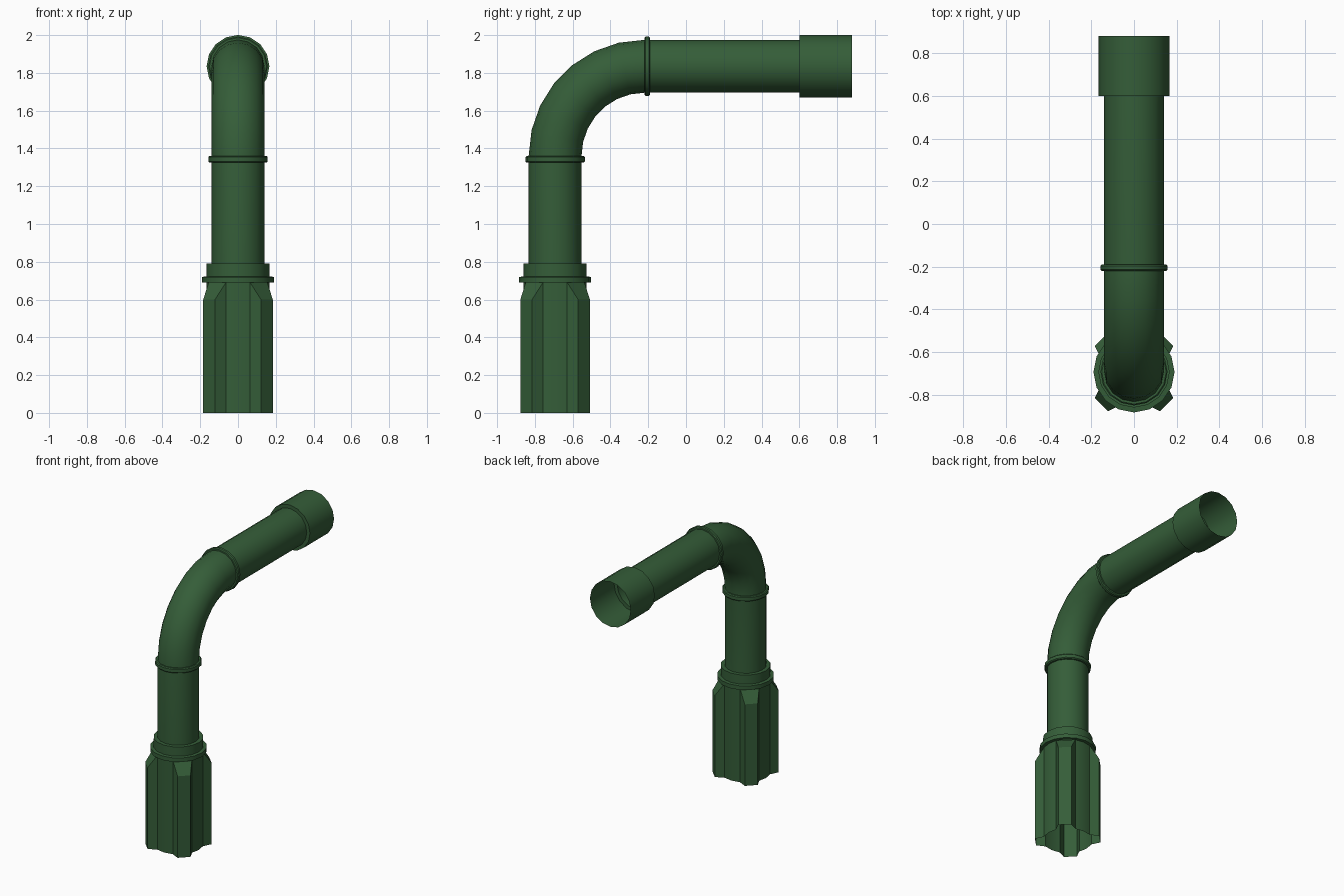
import bpy
from math import sin, cos, pi, radians
from mathutils import Vector

if "Cube" in bpy.data.objects:
    bpy.data.objects.remove(bpy.data.objects["Cube"])

SIDES = 16
R = 0.14                      # pipe radius
Y0, Z0 = -0.693, 1.835        # vertical leg y, horizontal leg z
BEND_Y, BEND_Z = -0.22, 1.36  # bend centre

mat = bpy.data.materials.new("dark_green")
mat.diffuse_color = (0.035, 0.11, 0.04, 1)
mat.use_nodes = True
mat.node_tree.nodes["Principled BSDF"].inputs["Base Color"].default_value = mat.diffuse_color


def loft(name, rings):
    """Skin a list of closed point loops into an open shell."""
    n = len(rings[0])
    verts = [p for ring in rings for p in ring]
    faces = [(k * n + i, k * n + (i + 1) % n, (k + 1) * n + (i + 1) % n, (k + 1) * n + i)
             for k in range(len(rings) - 1) for i in range(n)]
    me = bpy.data.meshes.new(name)
    me.from_pydata(verts, [], faces)
    me.materials.append(mat)
    ob = bpy.data.objects.new(name, me)
    bpy.context.collection.objects.link(ob)
    bpy.context.view_layer.objects.active = ob
    ob.select_set(True)
    bpy.ops.object.shade_smooth_by_angle(angle=radians(30))
    ob.select_set(False)
    return ob


def circle(r, tilt, centre):
    """Circle whose axis leans from +z (tilt 0) to +y (tilt 90 degrees)."""
    c = Vector(centre)
    return [c + Vector((r * cos(a), r * sin(a) * cos(tilt), -r * sin(a) * sin(tilt)))
            for a in (2 * pi * i / SIDES for i in range(SIDES))]


def upright(name, profile):
    return loft(name, [circle(r, 0, (0, Y0, z)) for r, z in profile])


def level(name, profile):
    return loft(name, [circle(r, pi / 2, (0, y, Z0)) for r, y in profile])


def band(r, a, b):
    """Chamfered ring profile around the pipe."""
    c = 0.006
    return [(R, a), (r - c, a), (r, a + c), (r, b - c), (r - c, b), (R, b)]


# Bent pipe: vertical leg, seven-step elbow, horizontal leg
path = [circle(R, 0, (0, Y0, 0.79))]
for i in range(8):
    t = i * pi / 14
    path.append(circle(R, t, (0, BEND_Y - (BEND_Y - Y0) * cos(t),
                              BEND_Z + (Z0 - BEND_Z) * sin(t))))
path.append(circle(R, pi / 2, (0, 0.6, Z0)))
loft("bent_pipe", path)

# Rings at both ends of the elbow
upright("lower_pipe_ring", band(0.157, 1.325, 1.36))
level("upper_pipe_ring", band(0.157, -0.22, -0.19))

# Open socket on the horizontal end
level("end_socket", [(R, 0.6), (0.166, 0.6), (0.166, 0.88)])

# Collar and flange above the base
upright("base_collar", [(0.165, 0.69), (0.19, 0.69), (0.19, 0.72),
                        (0.167, 0.722), (0.167, 0.79), (R, 0.79)])


# Fluted base with four diagonal ribs that taper into the collar
def fluted(z, spread):
    base = Vector((0.155, 0.063, 0))
    tip = base.lerp(Vector((0.184, 0.122, 0)), spread)
    quarter = [Vector((0.166, 0, 0)), base, tip,
               Vector((tip.y, tip.x, 0)), Vector((base.y, base.x, 0))]
    pts = []
    for q in range(4):
        for p in quarter:
            a = q * pi / 2
            pts.append((p.x * cos(a) - p.y * sin(a),
                        p.x * sin(a) + p.y * cos(a) + Y0, z))
    return pts


loft("fluted_base", [fluted(0, 1), fluted(0.6, 1), fluted(0.69, 0.02)])
